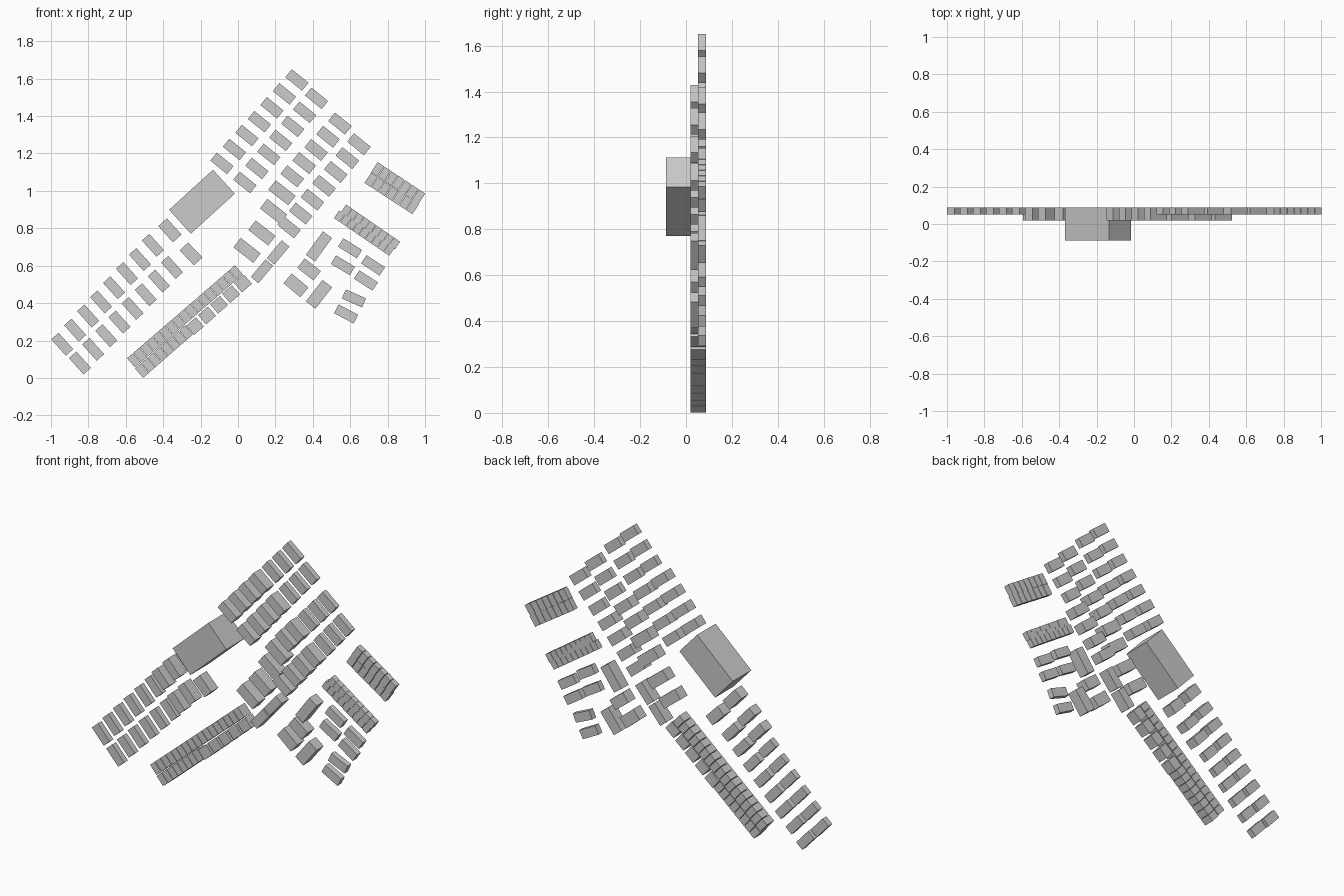
import bpy
from math import radians, cos, sin

BACK, TALL, SHORT = 0.087, 0.02, 0.052   # common back plane and two front planes


def block(name, x, z, length, width, angle, front):
    """Box from the back plane to 'front', its long side turned by angle in the xz plane."""
    bpy.ops.mesh.primitive_cube_add(size=1, location=(x, (front + BACK) / 2, z),
                                    rotation=(0, -radians(angle), 0))
    ob = bpy.context.object
    ob.name = name
    ob.scale = (length, BACK - front, width)
    return ob


def row(name, start, end, count, length, width, angle, tall=lambda i: False):
    """Evenly spaced blocks from start to end."""
    for i in range(count):
        t = i / (count - 1)
        x = start[0] + (end[0] - start[0]) * t
        z = start[1] + (end[1] - start[1]) * t
        block(name, x, z, length, width, angle, TALL if tall(i) else SHORT)


# large central hall
block("central_hall", -0.193, 0.942, 0.318, 0.173, 42.3, -0.087)

# upper rows of detached blocks
row("upper_row_1", (0.315, 1.593), (-0.086, 1.147), 7, 0.115, 0.055, -39, lambda i: i > 2)
row("upper_row_2", (0.42, 1.495), (0.037, 1.045), 7, 0.115, 0.055, -39, lambda i: i > 2)
row("upper_row_3", (0.545, 1.36), (0.29, 1.078), 5, 0.115, 0.058, -39, lambda i: i > 2)
row("upper_row_4", (0.647, 1.249), (0.273, 0.805), 7, 0.115, 0.058, -39, lambda i: i > 2)
for x, z in [(0.235, 0.99), (0.19, 0.89), (0.128, 0.775), (0.048, 0.682)]:
    block("upper_row_3_end", x, z, 0.135, 0.064, -38, TALL)

# lower left rows
row("lower_row_outer", (-0.94, 0.18), (-0.455, 0.709), 8, 0.117, 0.053, -48, lambda i: i > 5)
row("lower_row_inner", (-0.845, 0.08), (-0.353, 0.591), 8, 0.117, 0.053, -48, lambda i: i > 5)
block("lower_row_outer_end", -0.364, 0.789, 0.117, 0.062, -48, TALL)
block("lower_row_inner_end", -0.251, 0.663, 0.11, 0.062, -46, TALL)

# long double terrace at lower left
always = lambda i: True
row("long_terrace_upper", (-0.556, 0.094), (-0.011, 0.564), 17, 0.042, 0.065, 40.7, always)
row("long_terrace_lower", (-0.513, 0.039), (-0.278, 0.243), 8, 0.042, 0.065, 40.7, always)
row("long_terrace_lower_wide", (-0.23, 0.277), (0.027, 0.505), 5, 0.07, 0.065, 40.7, always)

# two double terraces at right
row("right_terrace_a_upper", (0.746, 1.115), (0.966, 0.97), 7, 0.041, 0.065, -34)
row("right_terrace_a_lower", (0.711, 1.059), (0.933, 0.914), 7, 0.041, 0.065, -34)
row("right_terrace_b_upper", (0.58, 0.896), (0.837, 0.719), 9, 0.038, 0.049, -34)
row("right_terrace_b_lower", (0.543, 0.864), (0.807, 0.684), 9, 0.038, 0.049, -34)

# tall courtyard blocks
for x, z, l, w, a in [(0.214, 0.671, 0.125, 0.053, 50), (0.128, 0.57, 0.122, 0.053, 50),
                      (0.433, 0.703, 0.155, 0.06, 54), (0.433, 0.447, 0.145, 0.065, 52),
                      (0.38, 0.58, 0.11, 0.064, -38), (0.31, 0.495, 0.117, 0.068, -40)]:
    block("courtyard_block", x, z, l, w, a, TALL)

# low cottages at lower right
for x, z, a in [(0.599, 0.693, -32), (0.722, 0.602, -33), (0.561, 0.602, -31),
                (0.684, 0.521, -33), (0.62, 0.425, -24), (0.578, 0.342, -28)]:
    block("cottage", x, z, 0.118, 0.053, a, SHORT)
